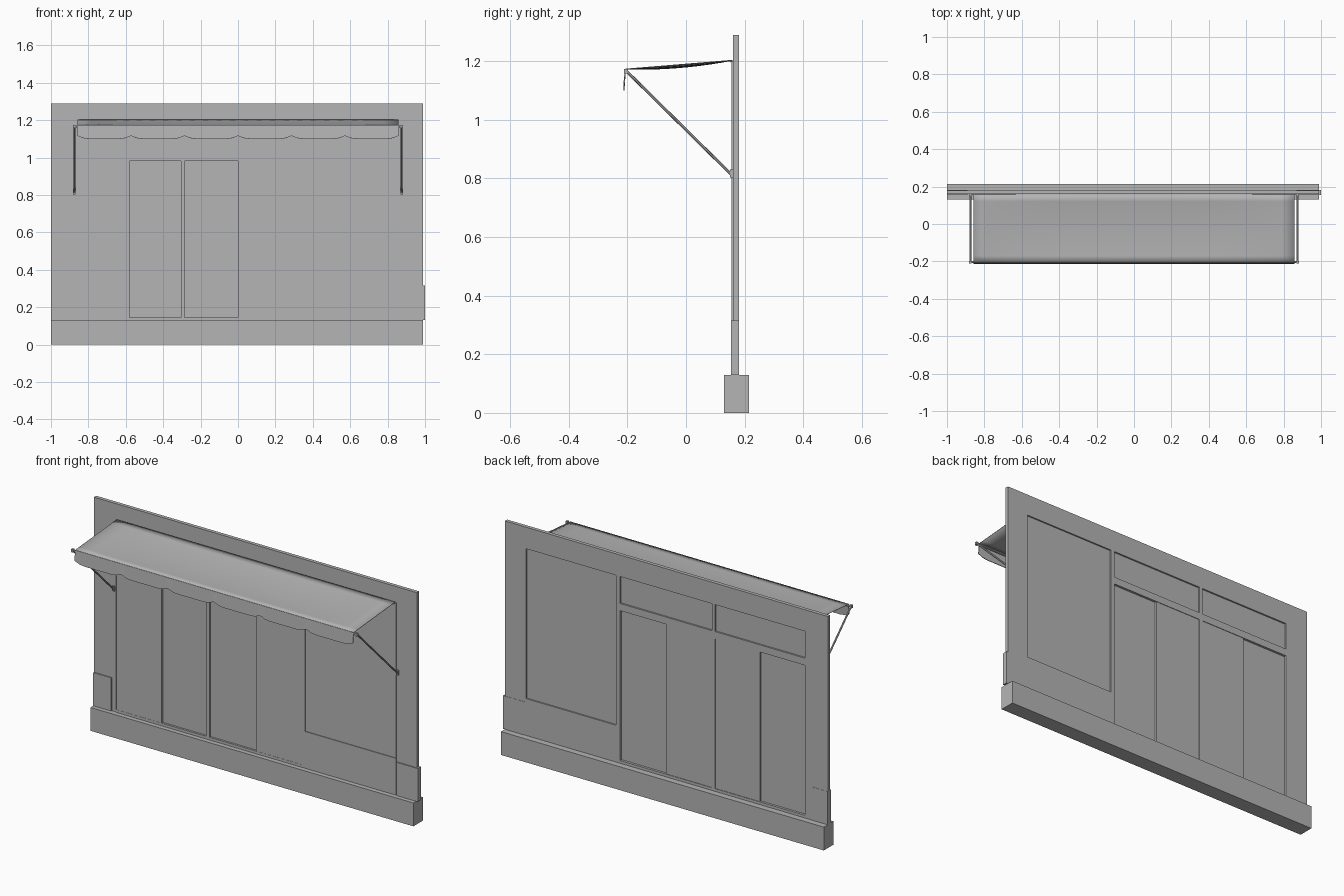
import bpy, bmesh
from mathutils import Vector

if "Cube" in bpy.data.objects:
    bpy.data.objects.remove(bpy.data.objects["Cube"])

grey = bpy.data.materials.new("plain_grey")
grey.use_nodes = True
COL = (0.46, 0.46, 0.46, 1)
grey.diffuse_color = COL
grey.node_tree.nodes["Principled BSDF"].inputs["Base Color"].default_value = COL


def finish(name, bm):
    bmesh.ops.recalc_face_normals(bm, faces=bm.faces)
    me = bpy.data.meshes.new(name)
    bm.to_mesh(me)
    bm.free()
    me.materials.append(grey)
    ob = bpy.data.objects.new(name, me)
    bpy.context.scene.collection.objects.link(ob)
    return ob


def box(name, x, y, z):
    bm = bmesh.new()
    bmesh.ops.create_cube(bm, size=1)
    for v in bm.verts:
        v.co = [a[0] + (c + 0.5) * (a[1] - a[0]) for a, c in zip((x, y, z), v.co)]
    return finish(name, bm)


def slab(name, x, y, z, holes):
    """Upright slab with rectangular openings (x0, x1, z0, z1)."""
    xs = sorted(set(x) | {v for h in holes for v in h[:2]})
    zs = sorted(set(z) | {v for h in holes for v in h[2:]})
    bm = bmesh.new()
    for x0, x1 in zip(xs, xs[1:]):
        for z0, z1 in zip(zs, zs[1:]):
            cx, cz = (x0 + x1) / 2, (z0 + z1) / 2
            if any(h[0] < cx < h[1] and h[2] < cz < h[3] for h in holes):
                continue
            bm.faces.new([bm.verts.new((a, y[0], c)) for a, c in
                          ((x0, z0), (x1, z0), (x1, z1), (x0, z1))])
    bmesh.ops.remove_doubles(bm, verts=bm.verts, dist=1e-5)
    ext = bmesh.ops.extrude_face_region(bm, geom=bm.faces[:], use_keep_orig=True)
    new = [g for g in ext["geom"] if isinstance(g, bmesh.types.BMVert)]
    bmesh.ops.translate(bm, verts=new, vec=(0, y[1] - y[0], 0))
    return finish(name, bm)


def rod(name, a, b, r, sides=8):
    a, b = Vector(a), Vector(b)
    bm = bmesh.new()
    bmesh.ops.create_cone(bm, cap_ends=True, segments=sides, radius1=r, radius2=r,
                          depth=(b - a).length)
    ob = finish(name, bm)
    ob.location = (a + b) / 2
    ob.rotation_euler = (b - a).to_track_quat("Z", "Y").to_euler()
    return ob


# Wall, raised shopfront frame and base
BASE, TOP, HEAD = 0.13, 1.29, 1.17
BAYS = ((-0.86, -0.58, -0.305), (0.28, 0.0, -0.285))   # outer edge, split, inner edge
WINDOW = (0.305, 0.86, 0.335, HEAD)
openings = [WINDOW]
for outer, split, inner in BAYS:
    lo, hi = min(outer, inner), max(outer, inner)
    openings += [(lo, hi, 0.145, 0.98), (lo, hi, 1.02, HEAD)]

box("base_plinth", (-1, 0.99), (0.13, 0.215), (0, BASE))
slab("wall", (-1, 0.99), (0.16, 0.18), (BASE, TOP), openings)
slab("shopfront_frame", (-0.865, 0.865), (0.156, 0.16), (BASE, 1.2), openings)
box("left_wall_plinth", (0.868, 1.0), (0.154, 0.181), (BASE, 0.315))
box("right_wall_plinth", (-1.0, -0.89), (0.154, 0.181), (BASE, 0.315))

# Glazing and sliding doors: outer leaves at the front, inner leaves behind
box("window_pane", WINDOW[:2], (0.16, 0.172), WINDOW[2:])
for side, (outer, split, inner) in zip(("right", "left"), BAYS):
    lo, hi = min(outer, inner), max(outer, inner)
    box(side + "_transom_pane", (lo, hi), (0.157, 0.171), (1.02, HEAD))
    box(side + "_outer_door", sorted((outer, split)), (0.157, 0.167), (0.145, 0.98))
    box(side + "_inner_door", sorted((split, inner)), (0.167, 0.177), (0.145, 0.98))

# Awning cloth, sagging in the middle
HALF, FRONT = 0.858, -0.207
bm = bmesh.new()
NX, NY = 24, 10
rows = []
for j in range(NY + 1):
    t = j / NY
    row = []
    for i in range(NX + 1):
        u = 2 * i / NX - 1
        sag = 0.01 * (1 - u ** 4) * 4 * t * (1 - t)
        row.append(bm.verts.new((u * HALF, 0.158 + t * (FRONT - 0.158),
                                 1.203 - 0.03 * t - sag)))
    rows.append(row)
for r0, r1 in zip(rows, rows[1:]):
    for i in range(NX):
        bm.faces.new((r0[i], r0[i + 1], r1[i + 1], r1[i]))
cloth = finish("awning_cloth", bm)
cloth.data.shade_smooth()
mod = cloth.modifiers.new("thickness", "SOLIDIFY")
mod.thickness = 0.003
mod.offset = 0

# Hanging valance with six scalloped flaps
bm = bmesh.new()
FLAPS = 6
width = 2 * HALF / FLAPS
lower = []
for k in range(FLAPS):
    for f, z in ((0, 1.115), (0.04, 1.112), (0.1, 1.104), (0.2, 1.1),
                 (0.8, 1.1), (0.9, 1.104), (0.96, 1.112)):
        lower.append((-HALF + (k + f) * width, z))
lower.append((HALF, 1.115))
prev = None
for x, z in lower:
    pair = (bm.verts.new((x, FRONT, 1.173)), bm.verts.new((x, FRONT - 0.005, z)))
    if prev:
        bm.faces.new((prev[0], prev[1], pair[1], pair[0]))
    prev = pair
valance = finish("awning_valance", bm)
mod = valance.modifiers.new("thickness", "SOLIDIFY")
mod.thickness = 0.004
mod.offset = 0

# Front bar, wall rail, side arms and brackets
rod("awning_front_bar", (-0.88, -0.203, 1.166), (0.88, -0.203, 1.166), 0.006)
rod("awning_wall_rail", (-HALF, 0.153, 1.2), (HALF, 0.153, 1.2), 0.004)
for side, s in (("left", 1), ("right", -1)):
    x = s * 0.875
    rod(side + "_awning_arm", (x, -0.203, 1.166), (x, 0.158, 0.81), 0.005)
    box(side + "_arm_bracket", (x - 0.006, x + 0.006), (0.15, 0.162), (0.803, 0.83))
    box(side + "_bar_end", (x - 0.007, x + 0.007), (-0.212, -0.198), (1.158, 1.174))
